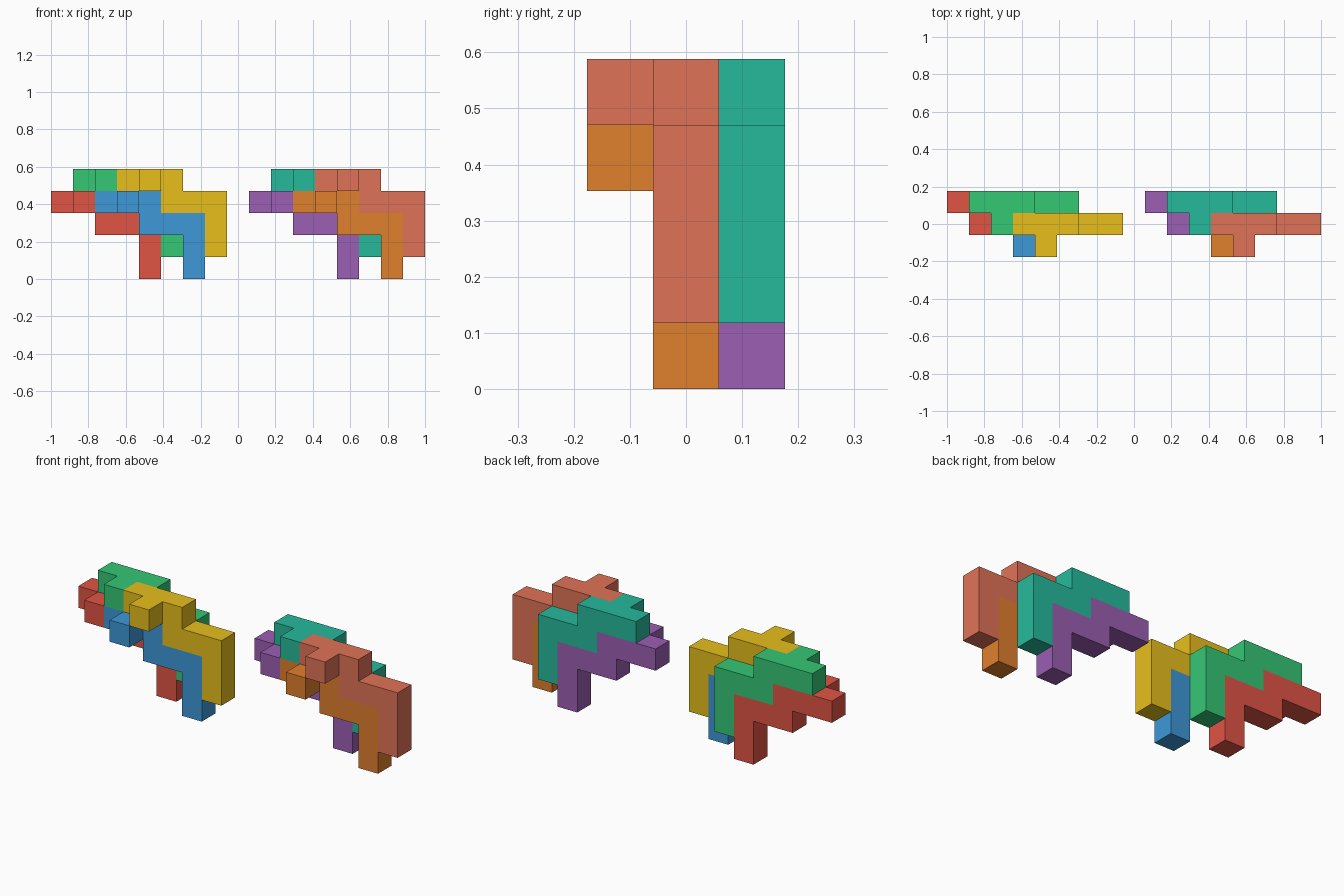
import bpy, bmesh
from mathutils import Color, Vector

if "Cube" in bpy.data.objects:
    bpy.data.objects.remove(bpy.data.objects["Cube"])

U = 2 / 17  # one cube unit; the model is 17 x 3 x 5 units


def polycube(name, cells, colour):
    """Closed solid made of unit cubes, with inner faces left out."""
    cells = set(cells)
    bm = bmesh.new()
    for c in cells:
        for axis in range(3):
            for s in (-1, 1):
                n = [0, 0, 0]
                n[axis] = s
                if tuple(a + b for a, b in zip(c, n)) in cells:
                    continue
                p, q = Vector(), Vector()
                p[(axis + 1) % 3] = q[(axis + 2) % 3] = 0.5
                mid = Vector(c) + Vector((0.5, 0.5, 0.5)) + Vector(n) * 0.5
                ring = [mid - p - q, mid + p - q, mid + p + q, mid - p + q][::s]
                bm.faces.new([bm.verts.new(((v.x - 8.5) * U, (v.y - 1.5) * U, v.z * U))
                              for v in ring])
    bmesh.ops.remove_doubles(bm, verts=bm.verts, dist=1e-4)
    bmesh.ops.dissolve_limit(bm, angle_limit=0.01, verts=bm.verts, edges=bm.edges)
    mesh = bpy.data.meshes.new(name)
    bm.to_mesh(mesh)
    bm.free()
    mat = bpy.data.materials.new(name)
    mat.diffuse_color = (*Color(colour).from_srgb_to_scene_linear(), 1)
    mat.use_nodes = True
    mat.node_tree.nodes["Principled BSDF"].inputs["Base Color"].default_value = mat.diffuse_color
    mesh.materials.append(mat)
    bpy.context.collection.objects.link(bpy.data.objects.new(name, mesh))


# Stepped tile shapes as (x, y, z) cells: a flat zigzag with one cube on its front
lower = [(0, 1, 3), (1, 1, 3), (2, 1, 3), (2, 1, 2), (3, 1, 2), (4, 1, 2),
         (4, 1, 1), (4, 1, 0), (1, 0, 3)]
upper = [(x + 1, y, z + 1) for x, y, z in lower]

# Each cluster: two interlocked pairs, the rear pair two units left and one back
clusters = {
    "left": (0, [("front_lower", (0.24, 0.60, 0.85)), ("front_upper", (0.91, 0.75, 0.11)),
                 ("back_lower", (0.88, 0.33, 0.27)), ("back_upper", (0.21, 0.78, 0.46))]),
    "right": (9, [("front_lower", (0.88, 0.50, 0.18)), ("front_upper", (0.88, 0.45, 0.34)),
                  ("back_lower", (0.61, 0.37, 0.70)), ("back_upper", (0.15, 0.73, 0.61))]),
}
for side, (x0, tiles) in clusters.items():
    for part, colour in tiles:
        shape = lower if "lower" in part else upper
        dx, dy = (0, 1) if "back" in part else (2, 0)
        polycube(f"{side}_{part}_tile",
                 [(x + x0 + dx, y + dy, z) for x, y, z in shape], colour)
